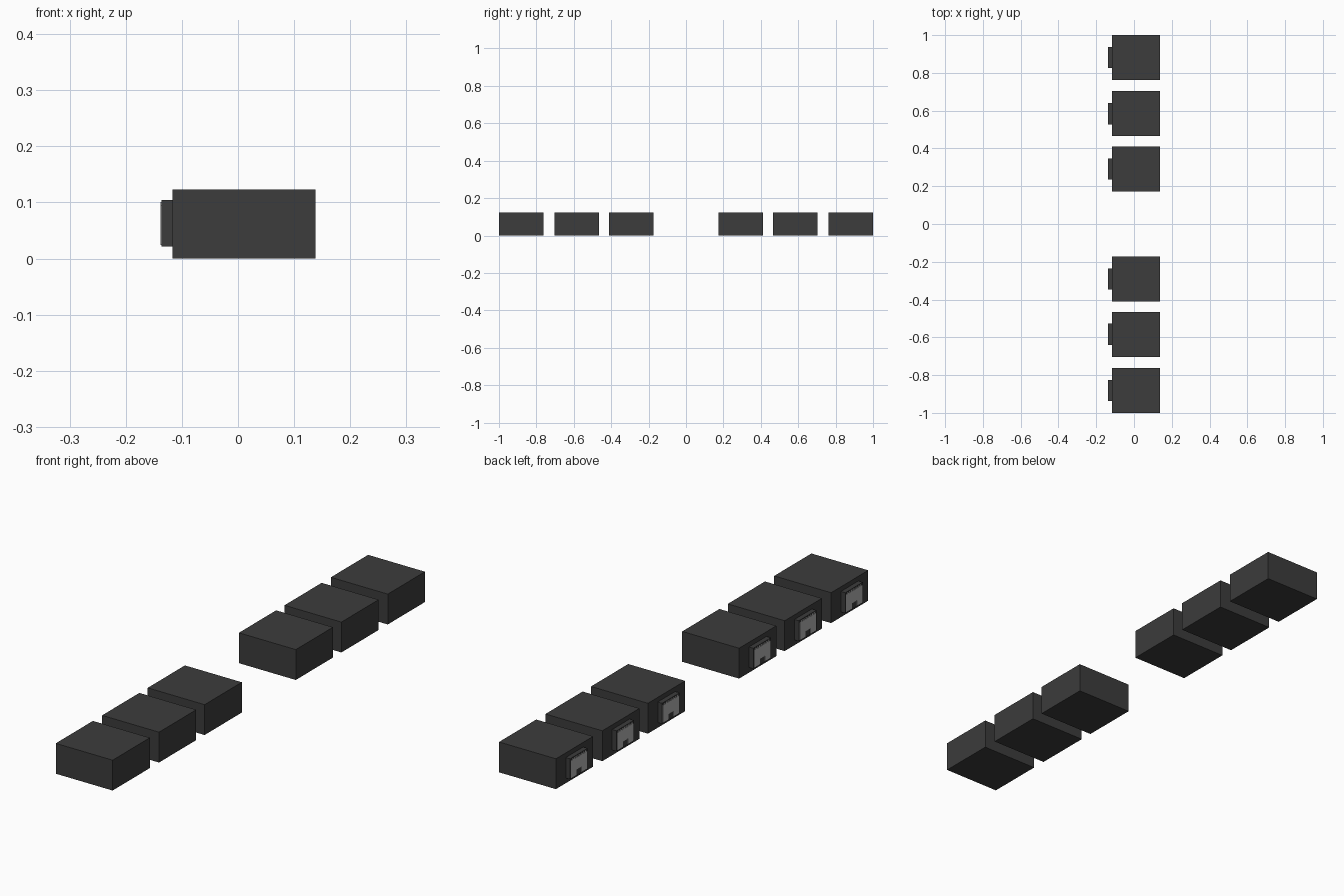
import bpy, bmesh

if "Cube" in bpy.data.objects:
    bpy.data.objects.remove(bpy.data.objects["Cube"])


def material(name, value):
    m = bpy.data.materials.new(name)
    m.diffuse_color = (value, value, value, 1)
    m.use_nodes = True
    m.node_tree.nodes["Principled BSDF"].inputs["Base Color"].default_value = m.diffuse_color
    return m


charcoal = material("charcoal", 0.045)
light_grey = material("light_grey", 0.45)


def finish(name, bm, mat):
    bmesh.ops.recalc_face_normals(bm, faces=bm.faces)
    mesh = bpy.data.meshes.new(name)
    bm.to_mesh(mesh)
    bm.free()
    mesh.materials.append(mat)
    obj = bpy.data.objects.new(name, mesh)
    bpy.context.collection.objects.link(obj)


def box(name, x0, x1, y0, y1, z0, z1, mat):
    bm = bmesh.new()
    bmesh.ops.create_cube(bm, size=1)
    for v in bm.verts:
        v.co = (x1 if v.co.x > 0 else x0,
                y1 if v.co.y > 0 else y0,
                z1 if v.co.z > 0 else z0)
    finish(name, bm, mat)


def plate(name, x0, x1, outline, mat):
    # Extrude a y/z outline along x
    bm = bmesh.new()
    face = bm.faces.new([bm.verts.new((x0, y, z)) for y, z in outline])
    ext = bmesh.ops.extrude_face_region(bm, geom=[face])
    for v in ext["geom"]:
        if isinstance(v, bmesh.types.BMVert):
            v.co.x = x1
    finish(name, bm, mat)


def socket_outline(yc):
    # Notch in the bottom edge, row of contact teeth along the top
    h, n = 0.052, 0.016
    pts = [(-h, 0.024), (-n, 0.024), (-n, 0.046), (n, 0.046),
           (n, 0.024), (h, 0.024), (h, 0.095)]
    teeth = 8
    step = 0.088 / (2 * teeth - 1)
    for i in range(teeth):
        y = 0.044 - 2 * i * step
        pts += [(y, 0.095), (y, 0.101), (y - step, 0.101), (y - step, 0.095)]
    pts.append((-h, 0.095))
    return [(yc + y, z) for y, z in pts]


for i, yc in enumerate((-0.881, -0.584, -0.292, 0.292, 0.584, 0.881), 1):
    # Main block
    box(f"block_{i}", -0.117, 0.138, yc - 0.119, yc + 0.119, 0, 0.123, charcoal)
    # Connector housing on the left end
    box(f"socket_housing_{i}", -0.1365, -0.115, yc - 0.056, yc + 0.056,
        0.021, 0.104, charcoal)
    # Grey socket face
    plate(f"socket_face_{i}", -0.138, -0.136, socket_outline(yc), light_grey)
